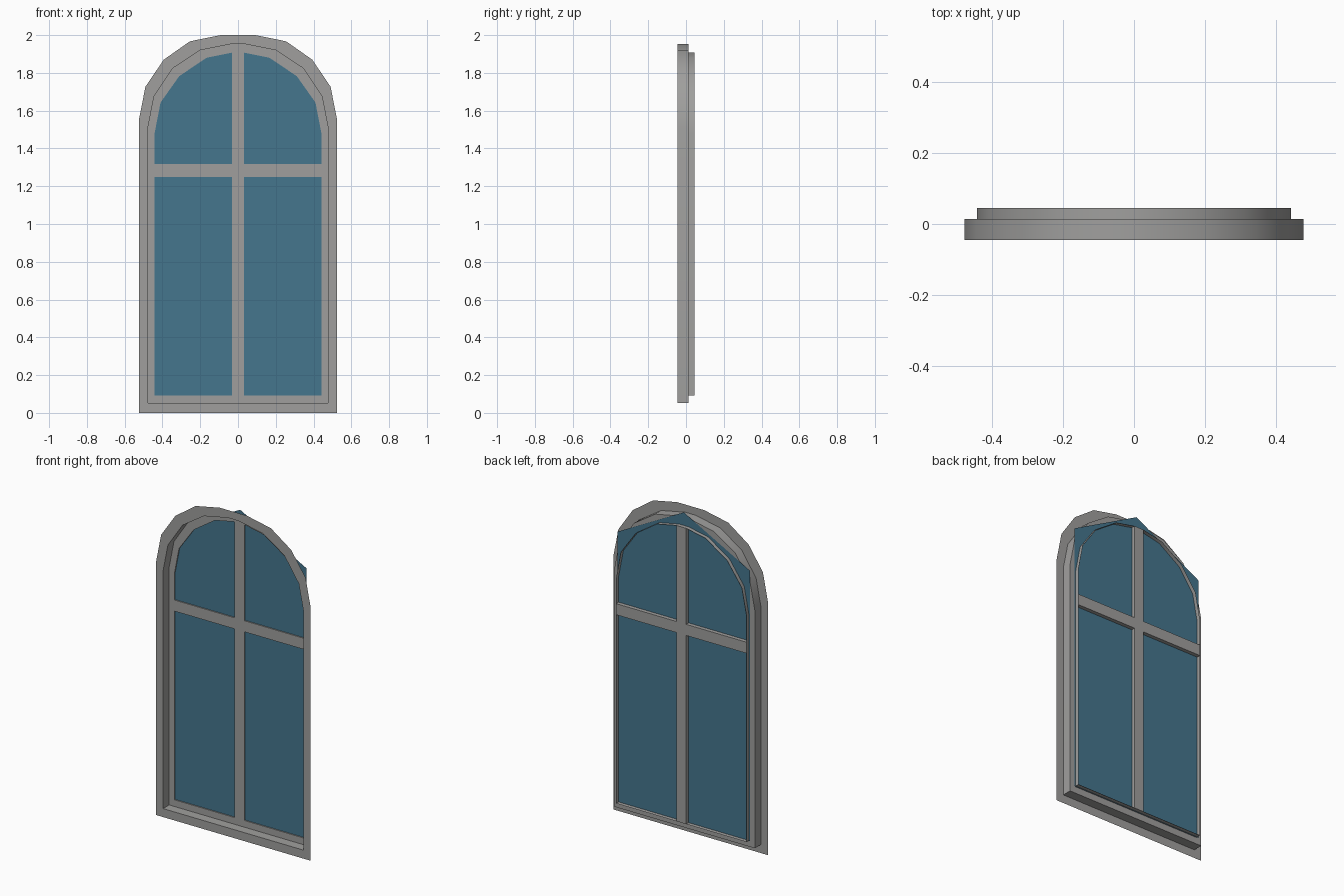
import bpy, bmesh, math

if "Cube" in bpy.data.objects:
    bpy.data.objects.remove(bpy.data.objects["Cube"])


def material(name, col):
    m = bpy.data.materials.new(name)
    m.diffuse_color = (*col, 1)
    m.use_nodes = True
    m.node_tree.nodes["Principled BSDF"].inputs["Base Color"].default_value = m.diffuse_color
    return m


GREY = material("grey_frame_paint", (0.35, 0.347, 0.34))
BLUE = material("blue_glass", (0.06, 0.18, 0.27))


def finish(name, bm, mat, smooth=False):
    me = bpy.data.meshes.new(name)
    bm.to_mesh(me)
    bm.free()
    me.materials.append(mat)
    ob = bpy.data.objects.new(name, me)
    bpy.context.collection.objects.link(ob)
    if smooth:
        bpy.context.view_layer.objects.active = ob
        ob.select_set(True)
        bpy.ops.object.shade_smooth_by_angle(angle=math.radians(30))
        ob.select_set(False)
    return ob


# Right half outlines (x, z), mirrored to full arched loops
OUTER = [(0.525, 0.0), (0.525, 1.55), (0.49, 1.727), (0.393, 1.87), (0.255, 1.967), (0.092, 2.0)]
MIDDLE = [(0.477, 0.052), (0.477, 1.51), (0.444, 1.677), (0.345, 1.825), (0.2, 1.92), (0.035, 1.953)]
OPENING = [(0.442, 0.093), (0.442, 1.478), (0.41, 1.643), (0.311, 1.783), (0.166, 1.88), (0.033, 1.907)]


def mirrored(half):
    return half + [(-x, z) for x, z in reversed(half)]


# Arched frame: flat trim, recess wall, inner ledge, pane wall
bm = bmesh.new()
steps = [(OUTER, -0.045), (MIDDLE, -0.045), (MIDDLE, 0.014), (OPENING, 0.014), (OPENING, 0.045)]
loops = [[bm.verts.new((x, y, z)) for x, z in mirrored(half)] for half, y in steps]
for a, b in zip(loops, loops[1:]):
    n = len(a)
    for i in range(n):
        j = (i + 1) % n
        bm.faces.new((a[i], a[j], b[j], b[i]))
finish("arched_frame", bm, GREY, True)


# Glazing bars
def bar(name, x, z0, z1):
    bm = bmesh.new()
    bmesh.ops.create_cube(bm, size=1)
    for v in bm.verts:
        v.co.x *= 2 * x
        v.co.y = 0.014 if v.co.y < 0 else 0.045
        v.co.z = z0 if v.co.z < 0 else z1
    finish(name, bm, GREY)


bar("vertical_bar", 0.033, 0.093, 1.907)
bar("horizontal_bar", 0.442, 1.25, 1.318)

# Glass sheet with a pointed top behind the arch
bm = bmesh.new()
pane = [(-0.45, 0.09), (0.45, 0.09), (0.45, 1.748), (0, 1.987), (-0.45, 1.748)]
bm.faces.new([bm.verts.new((x, 0.021, z)) for x, z in pane])
finish("glass_pane", bm, BLUE)
